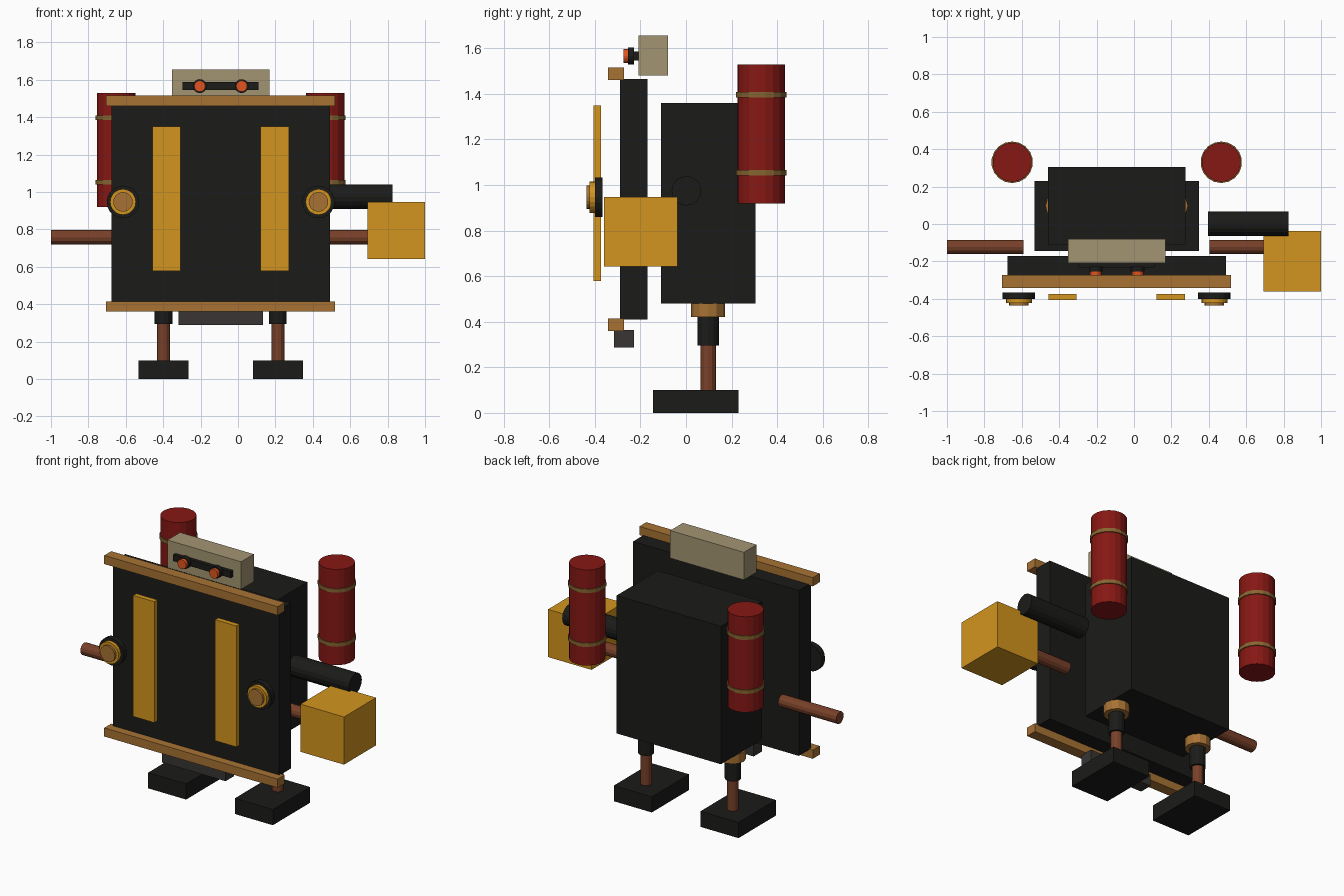
import bpy
import math
from mathutils import Vector

if "Cube" in bpy.data.objects:
    bpy.data.objects.remove(bpy.data.objects["Cube"], do_unlink=True)

MID = -0.0925  # the body's own symmetry plane
SIDES = (("right", -1), ("left", 1))


def material(name, r, g, b):
    m = bpy.data.materials.new(name)
    m.use_nodes = True
    m.diffuse_color = (r, g, b, 1)
    node = next(n for n in m.node_tree.nodes if n.type == "BSDF_PRINCIPLED")
    node.inputs["Base Color"].default_value = (r, g, b, 1)
    node.inputs["Roughness"].default_value = 0.6
    return m


BLACK = material("black", 0.011, 0.011, 0.010)
GREY = material("dark grey", 0.04, 0.036, 0.034)
GOLD = material("gold", 0.65, 0.30, 0.013)
BRONZE = material("bronze", 0.39, 0.17, 0.034)
BAND = material("band brass", 0.24, 0.13, 0.03)
COPPER = material("copper", 0.19, 0.052, 0.022)
RED = material("red", 0.24, 0.009, 0.007)
STONE = material("stone", 0.37, 0.30, 0.17)
ORANGE = material("orange", 0.75, 0.09, 0.013)


def finish(name, mat):
    ob = bpy.context.object
    ob.name = name
    ob.data.materials.append(mat)
    return ob


def box(name, mat, xs, ys, zs):
    """Box given by its extents along each axis."""
    lo, hi = (Vector(c) for c in zip(xs, ys, zs))
    bpy.ops.mesh.primitive_cube_add(size=1, location=(lo + hi) / 2)
    ob = finish(name, mat)
    ob.scale = hi - lo
    bpy.ops.object.transform_apply(location=False, rotation=False, scale=True)
    return ob


def rod(name, mat, start, end, radius, sides=12):
    """Flat-sided cylinder between two points."""
    a, b = Vector(start), Vector(end)
    bpy.ops.mesh.primitive_cylinder_add(
        vertices=sides, radius=radius, depth=(b - a).length, location=(a + b) / 2,
        rotation=(b - a).to_track_quat("Z", "Y").to_euler())
    return finish(name, mat)


def upright(name, mat, x, y, zs, radius, sides=12):
    return rod(name, mat, (x, y, zs[0]), (x, y, zs[1]), radius, sides)


def facing(name, mat, x, z, ys, radius, sides=16):
    return rod(name, mat, (x, ys[0], z), (x, ys[1], z), radius, sides)


def around(x, half):
    return (x - half, x + half)


# Body and front panel with its trim
box("body", BLACK, around(MID, 0.368), (-0.11, 0.305), (0.48, 1.36))
box("front_panel", BLACK, around(MID, 0.585), (-0.29, -0.17), (0.41, 1.465))
box("top_trim", BRONZE, around(MID, 0.612), (-0.342, -0.272), (1.46, 1.515))
box("bottom_trim", BRONZE, around(MID, 0.612), (-0.342, -0.272), (0.36, 0.415))
box("lower_block", GREY, around(MID, 0.225), (-0.315, -0.228), (0.288, 0.363))

# Head with visor and eyes
box("head", STONE, around(MID, 0.26), (-0.208, -0.08), (1.48, 1.656))
box("visor", BLACK, around(MID, 0.203), (-0.232, -0.205), (1.546, 1.587))
for side, s in SIDES:
    x = MID + s * 0.112
    facing(side + "_eye_ring", BLACK, x, 1.566, (-0.255, -0.228), 0.037)
    facing(side + "_eye", ORANGE, x, 1.566, (-0.275, -0.25), 0.03)

for side, s in SIDES:
    # Front strips and layered round knobs
    box(side + "_strip", GOLD, around(MID + s * 0.289, 0.075),
        (-0.405, -0.373), (0.578, 1.35))
    x = MID + s * 0.5225
    facing(side + "_knob_base", BLACK, x, 0.947, (-0.4, -0.367), 0.087, 20)
    facing(side + "_knob_ring", GOLD, x, 0.947, (-0.423, -0.4), 0.069, 20)
    facing(side + "_knob_cap", BRONZE, x, 0.947, (-0.437, -0.42), 0.052, 20)

    # Arm
    rod(side + "_arm", COPPER, (MID + s * 0.4975, -0.123, 0.758),
        (MID + s * 0.9075, -0.123, 0.758), 0.038)

    # Leg and foot
    x = MID + s * 0.306
    upright(side + "_hip_collar", BRONZE, x, 0.097, (0.42, 0.48), 0.075)
    upright(side + "_thigh", BLACK, x, 0.097, (0.295, 0.42), 0.047)
    upright(side + "_shin", COPPER, x, 0.097, (0.1, 0.3), 0.034)
    box(side + "_foot", BLACK, around(x, 0.134), (-0.145, 0.231), (0, 0.1))

    # Rear tank with two bands
    x = MID + s * 0.559
    upright(side + "_tank", RED, x, 0.33, (0.92, 1.53), 0.105, 18)
    for place, z in (("lower", 1.053), ("upper", 1.397)):
        upright(side + "_tank_band_" + place, BAND, x, 0.33, around(z, 0.012), 0.111, 18)

# Left hand block and side barrel
box("left_hand_block", GOLD, (0.693, 1.0), (-0.36, -0.037), (0.643, 0.947))
rod("left_barrel", BLACK, (0.395, 0.002, 0.975), (0.827, 0.002, 0.975), 0.065, 16)
